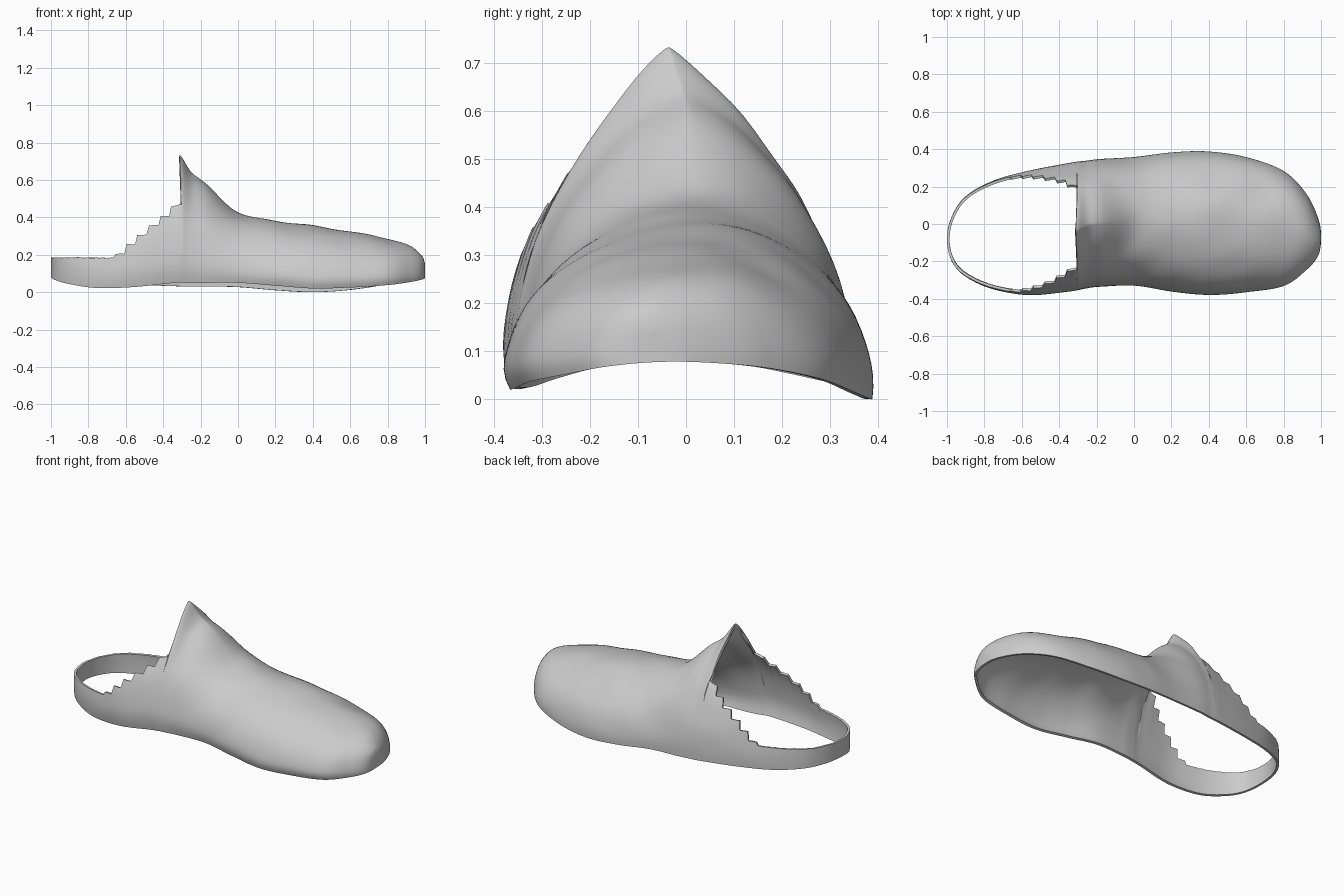
import bpy, bmesh, math
from mathutils import Vector, noise

if "Cube" in bpy.data.objects:
    bpy.data.objects.remove(bpy.data.objects["Cube"], do_unlink=True)

ROWS, SUB, OPENING = 24, 18, -0.3

# Stations from heel to toe: x, left edge y, right edge y, left rim z, right rim z, ridge z
STATIONS = [
    (-1.0, -.08, -.08, .08, .08, .67),
    (-.975, .04, -.2, .077, .064, .67),
    (-.9, .15, -.285, .068, .043, .67),
    (-.75, .235, -.355, .052, .022, .67),
    (-.55, .29, -.385, .04, .028, .67),
    (-.34, .33, -.365, .032, .05, .67),
    (-.26, .34, -.35, .03, .05, .64),
    (-.18, .35, -.34, .03, .05, .59),
    (0, .36, -.335, .027, .05, .425),
    (.2, .385, -.365, .01, .035, .38),
    (.4, .39, -.385, 0, .02, .352),
    (.6, .36, -.37, .012, .025, .322),
    (.8, .285, -.335, .042, .038, .285),
    (.92, .165, -.25, .066, .054, .25),
    (.985, .03, -.17, .077, .068, .195),
    (1.0, -.07, -.07, .077, .077, .14),
]


def swap_sides(s):
    return (s[0], s[2], s[1], s[4], s[3], s[5])


def spline(a, b, c, d, t):
    """Smooth curve from b to c."""
    return b + t / 2 * (c - a + t * (2*a - 5*b + 4*c - d + t * (3*(b - c) + d - a)))


def stations():
    pts = [swap_sides(STATIONS[1])] + STATIONS + [swap_sides(STATIONS[-2])]
    for i in range(len(pts) - 3):
        for k in range(SUB):
            yield [spline(*v, k / SUB) for v in zip(*pts[i:i + 4])]
    yield STATIONS[-1]


def trim_height(x):
    """Low heel band, then ragged steps up to the opening."""
    if x > OPENING:
        return None
    rough = .004 * noise.noise(Vector((x * 60, 0, 0)))
    if x < -.66:
        return .185 + rough
    step = math.floor((x + .66) / .06)
    return .205 + .05 * step + rough


def section(s):
    """Arch from the left rim over the ridge to the right rim."""
    x, left, right, zl, zr, top = s
    mid, half = (left + right) / 2, (left - right) / 2
    m = min(max((x + .32) / .36, 0), 1)
    m = m * m * (3 - 2 * m)
    p, q = 2.2 - .1 * m, .82 - .32 * m
    # pointed tongue at the front of the opening
    tongue = math.exp(-((x - OPENING) / .04) ** 2)
    cut = trim_height(x)
    sides = []
    for sign, base, tuck in ((1, zl, .01), (-1, zr, .05)):
        limit = 1 if cut is None else (cut - base) / (top - base)
        side = []
        for k in range(ROWS + 1):
            t = limit * math.sin(math.pi / 2 * k / ROWS)
            width = half * max(1 - t ** p, 0) ** q
            width *= 1 - tuck * max(1 - t * 5, 0) ** 2
            lift = tongue * t ** 4
            y = mid + sign * width - .025 * lift
            z = base + t * (top - base) + .075 * lift
            # soft creases in the material, fading out at the rim
            crease = noise.noise(Vector((x * 5, y * 5, z * 7))) * .012 * min(t * 4, 1)
            y += sign * crease * half * (1 - t)
            side.append(Vector((x - .012 * lift, y, z + crease * t)))
        sides.append(side)
    return sides


# Shoe upper: one lofted shell, open below and at the heel
bm = bmesh.new()
grid = [[[bm.verts.new(p) for p in side] for side in section(s)] for s in stations()]
for a, b in zip(grid, grid[1:]):
    for i in (0, 1):
        for k in range(ROWS):
            quad = [a[i][k], b[i][k], b[i][k + 1], a[i][k + 1]]
            bm.faces.new(quad if i else quad[::-1])
bmesh.ops.remove_doubles(bm, verts=bm.verts, dist=.0003)
bm.normal_update()
if sum(f.normal.z * f.calc_area() for f in bm.faces) < 0:
    bmesh.ops.reverse_faces(bm, faces=bm.faces)

mesh = bpy.data.meshes.new("shoe_upper")
bm.to_mesh(mesh)
bm.free()
upper = bpy.data.objects.new("shoe_upper", mesh)
bpy.context.collection.objects.link(upper)

# Plain grey material
grey = bpy.data.materials.new("light_grey")
grey.use_nodes = True
colour = (.6, .6, .6, 1)
grey.diffuse_color = colour
grey.node_tree.nodes["Principled BSDF"].inputs["Base Color"].default_value = colour
mesh.materials.append(grey)

# Wall thickness, grown inward
wall = upper.modifiers.new("wall", "SOLIDIFY")
wall.thickness = .014
wall.offset = -1

bpy.context.view_layer.objects.active = upper
upper.select_set(True)
bpy.ops.object.modifier_apply(modifier="wall")
bpy.ops.object.shade_smooth_by_angle(angle=math.radians(40))
